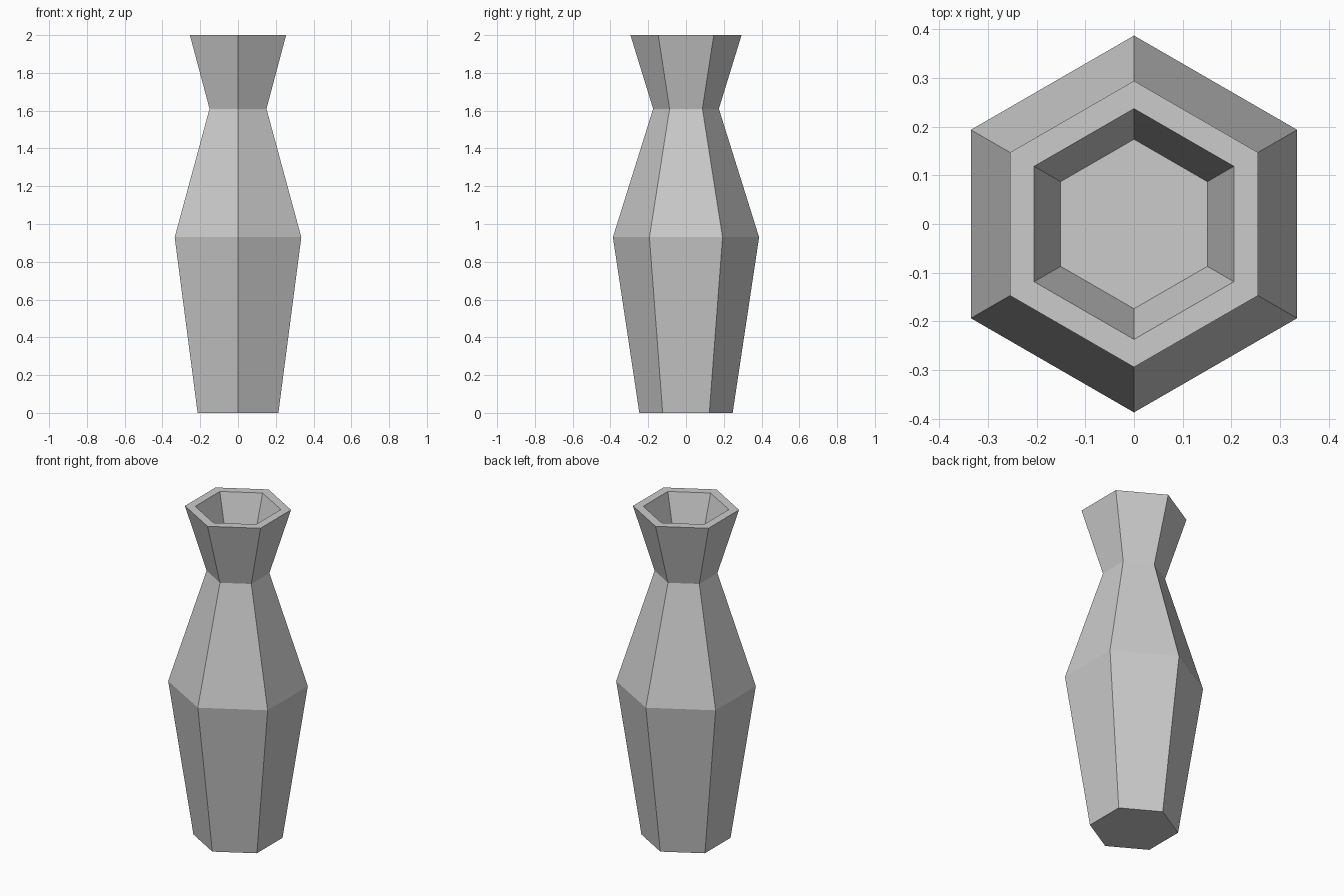
import bpy, bmesh
from math import cos, sin, pi

if "Cube" in bpy.data.objects:
    bpy.data.objects.remove(bpy.data.objects["Cube"])

SIDES = 6
# Profile (corner radius, height): outside from base to rim, then into the mouth
PROFILE = [(0.247, 0.0), (0.387, 0.93), (0.174, 1.61), (0.294, 2.0),
           (0.237, 2.0), (0.174, 1.8)]

bm = bmesh.new()


def ring(radius, z):
    """Hexagon ring with corners pointing along +y and -y."""
    angles = [pi / 2 + 2 * pi * i / SIDES for i in range(SIDES)]
    return [bm.verts.new((radius * cos(a), radius * sin(a), z)) for a in angles]


# Walls, rim and mouth
rings = [ring(r, z) for r, z in PROFILE]
for low, high in zip(rings, rings[1:]):
    for i in range(SIDES):
        j = (i + 1) % SIDES
        bm.faces.new((low[i], low[j], high[j], high[i]))

# Base and floor of the mouth
bm.faces.new(rings[0][::-1])
bm.faces.new(rings[-1])
bmesh.ops.recalc_face_normals(bm, faces=bm.faces[:])

mesh = bpy.data.meshes.new("vase")
bm.to_mesh(mesh)
bm.free()
vase = bpy.data.objects.new("vase", mesh)
bpy.context.collection.objects.link(vase)
